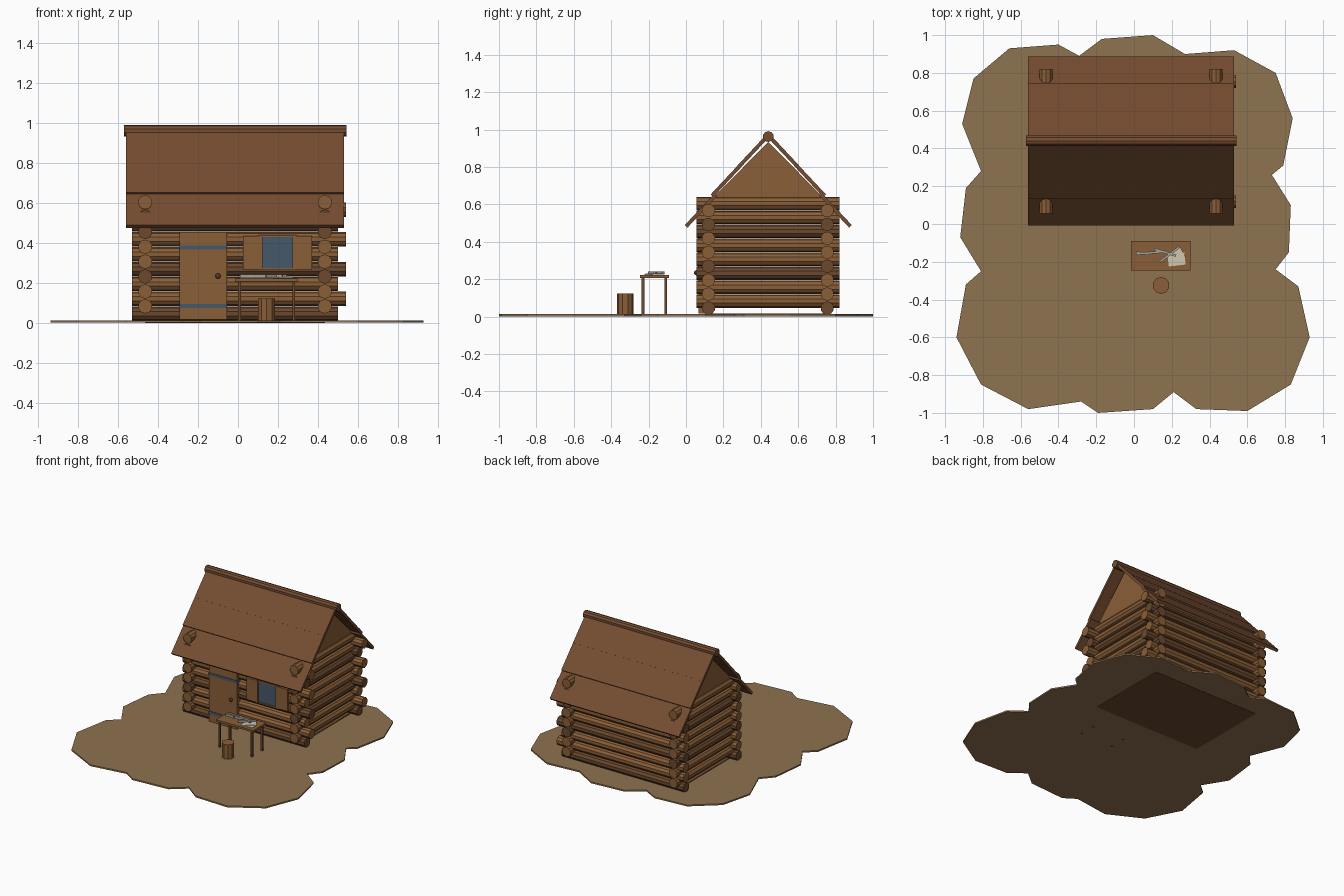
import bpy, bmesh, math
from mathutils import Vector, Matrix

if "Cube" in bpy.data.objects:
    bpy.data.objects.remove(bpy.data.objects["Cube"], do_unlink=True)


def material(name, code):
    rgb = [int(code[i:i + 2], 16) / 255 for i in (0, 2, 4)]
    lin = [c / 12.92 if c < 0.04 else ((c + 0.055) / 1.055) ** 2.4 for c in rgb]
    m = bpy.data.materials.new(name)
    m.use_nodes = True
    m.diffuse_color = (*lin, 1)
    m.node_tree.nodes["Principled BSDF"].inputs["Base Color"].default_value = (*lin, 1)
    return m


EARTH = material("earth", "8f7350")
LIGHT = material("light_wood", "8a5e37")
DARK = material("dark_wood", "6b482d")
ROOF = material("roof_wood", "754c31")
SLATE = material("blue_grey", "46586a")
PAPER = material("paper", "d2c7ae")
METAL = material("metal", "a5a59e")


def finish(name, bm, mat):
    bmesh.ops.recalc_face_normals(bm, faces=bm.faces)
    mesh = bpy.data.meshes.new(name)
    bm.to_mesh(mesh)
    bm.free()
    mesh.materials.append(mat)
    obj = bpy.data.objects.new(name, mesh)
    bpy.context.collection.objects.link(obj)
    return obj


def box(name, mat, xs, ys, zs, turn=0.0):
    """Box spanning three ranges, turned about its own vertical axis."""
    lo, hi = Vector((xs[0], ys[0], zs[0])), Vector((xs[1], ys[1], zs[1]))
    bm = bmesh.new()
    bmesh.ops.create_cube(bm, size=1, matrix=Matrix.Translation((lo + hi) / 2)
                          @ Matrix.Rotation(turn, 4, "Z") @ Matrix.Diagonal((*(hi - lo), 1)))
    return finish(name, bm, mat)


def log(name, mat, start, end, radius, sides=10):
    a, b = Vector(start), Vector(end)
    turn = (b - a).to_track_quat("Z", "Y").to_matrix().to_4x4()
    bm = bmesh.new()
    bmesh.ops.create_cone(bm, cap_ends=True, segments=sides, radius1=radius, radius2=radius,
                          depth=(b - a).length, matrix=Matrix.Translation((a + b) / 2) @ turn)
    return finish(name, bm, mat)


def prism(name, mat, points, offset):
    """Flat outline extruded along an offset."""
    bm = bmesh.new()
    face = bm.faces.new([bm.verts.new(p) for p in points])
    new = bmesh.ops.extrude_face_region(bm, geom=[face])["geom"]
    bmesh.ops.translate(bm, vec=offset, verts=[v for v in new if isinstance(v, bmesh.types.BMVert)])
    return finish(name, bm, mat)


# Ground patch with lobed outline
outline = [(-.66, .93), (-.4, .95), (-.29, .89), (-.17, .98), (.1, 1), (.27, .9), (.53, .92),
           (.75, .8), (.84, .56), (.79, .31), (.73, .26), (.83, .1), (.82, -.15), (.75, -.24),
           (.87, -.33), (.93, -.6), (.83, -.85), (.6, -.99), (.33, -.98), (.21, -.89), (.1, -.98),
           (-.19, -1), (-.28, -.94), (-.56, -.98), (-.81, -.85), (-.94, -.6), (-.89, -.32),
           (-.81, -.25), (-.92, -.07), (-.89, .19), (-.81, .28), (-.91, .53), (-.85, .77)]
prism("ground", EARTH, [(x, y, .002) for x, y in outline], (0, 0, .011))

# Cabin floor and interlocking log walls
LEFT, RIGHT, FRONT, BACK, STEP = .435, -.465, .12, .755, .0745
box("cabin_floor", DARK, (RIGHT, LEFT), (FRONT, BACK), (0, .018))
for k in range(8):
    z = .046 + STEP * k
    end = .54 if k % 2 else .5
    for side, y in (("front", FRONT), ("back", BACK)):
        log(f"{side}_wall_log", DARK if k % 3 == 0 else LIGHT, (-.53, y, z), (end, y, z), .036)
    z += STEP / 2
    for side, x in (("left", LEFT), ("right", RIGHT)):
        # the topmost logs reach through the roof
        log(f"{side}_wall_log", DARK if k % 3 == 2 else LIGHT, (x, .055, z), (x, .82, z), .036)

# Gables
MID = .44
for side, x in (("left", LEFT), ("right", RIGHT)):
    prism(f"{side}_gable", LIGHT, [(x - .015, MID - .31, .62), (x - .015, MID + .31, .62),
                                   (x - .015, MID, .935)], (.03, 0, 0))

# Roof: three planks on each slope, the eave plank set lower
SLOPE = Vector((0, .44, -.47)).normalized()
for side, s in (("front", -1), ("back", 1)):
    along = Vector((0, s * SLOPE.y, SLOPE.z))
    normal = Vector((0, -s * SLOPE.z, SLOPE.y))
    ridge = Vector((-.56, MID, .955))
    for k, (a, b, drop) in enumerate(((0, .22, 0), (.22, .43, .001), (.41, .645, .012))):
        p, q = ridge + along * a - normal * drop, ridge + along * b - normal * drop
        t = normal * .02
        prism(f"{side}_roof_plank", ROOF, [p, q, q + t, p + t], (1.09, 0, 0))
log("ridge_log", ROOF, (-.572, MID, .963), (.543, MID, .963), .029)

# Door with straps and knob
box("door", LIGHT, (-.292, -.056), (.068, .13), (.016, .456))
for z in (.085, .378):
    box("door_strap", SLATE, (-.294, -.054), (.064, .1), (z - .01, z + .01))
bm = bmesh.new()
bmesh.ops.create_icosphere(bm, subdivisions=2, radius=.014, matrix=Matrix.Translation((-.1, .056, .235)))
finish("door_knob", bm, DARK)

# Window with frame and open shutters
box("window_pane", SLATE, (.12, .275), (.073, .13), (.275, .432))
for x in (.112, .283):
    box("window_post", LIGHT, (x - .01, x + .01), (.063, .13), (.266, .438))
for z in (.269, .435):
    box("window_rail", LIGHT, (.102, .293), (.066, .13), (z - .005, z + .005))
for x in (.025, .293):
    box("window_shutter", LIGHT, (x, x + .077), (.066, .085), (.268, .435))

# Table
box("table_top", LIGHT, (-.015, .3), (-.245, -.09), (.207, .222))
for x in (.007, .279):
    for y in (-.23, -.108):
        box("table_leg", DARK, (x - .007, x + .007), (y - .007, y + .007), (0, .207))

# Papers and tools on the table
box("paper_sheet", PAPER, (.18, .27), (-.22, -.155), (.222, .226), .12)
box("paper_sheet", PAPER, (.185, .265), (-.2, -.14), (.226, .23), .5)
for x, y, size, turn in ((.09, -.152, .16, .08), (.045, -.155, .07, -.1),
                         (.19, -.16, .13, .65), (.165, -.15, .12, -.3)):
    box("hand_tool", METAL, (x - size / 2, x + size / 2), (y - .006, y + .006), (.226, .242), turn)

# Stump stool
log("stump_stool", LIGHT, (.143, -.325, .003), (.143, -.325, .123), .045)
